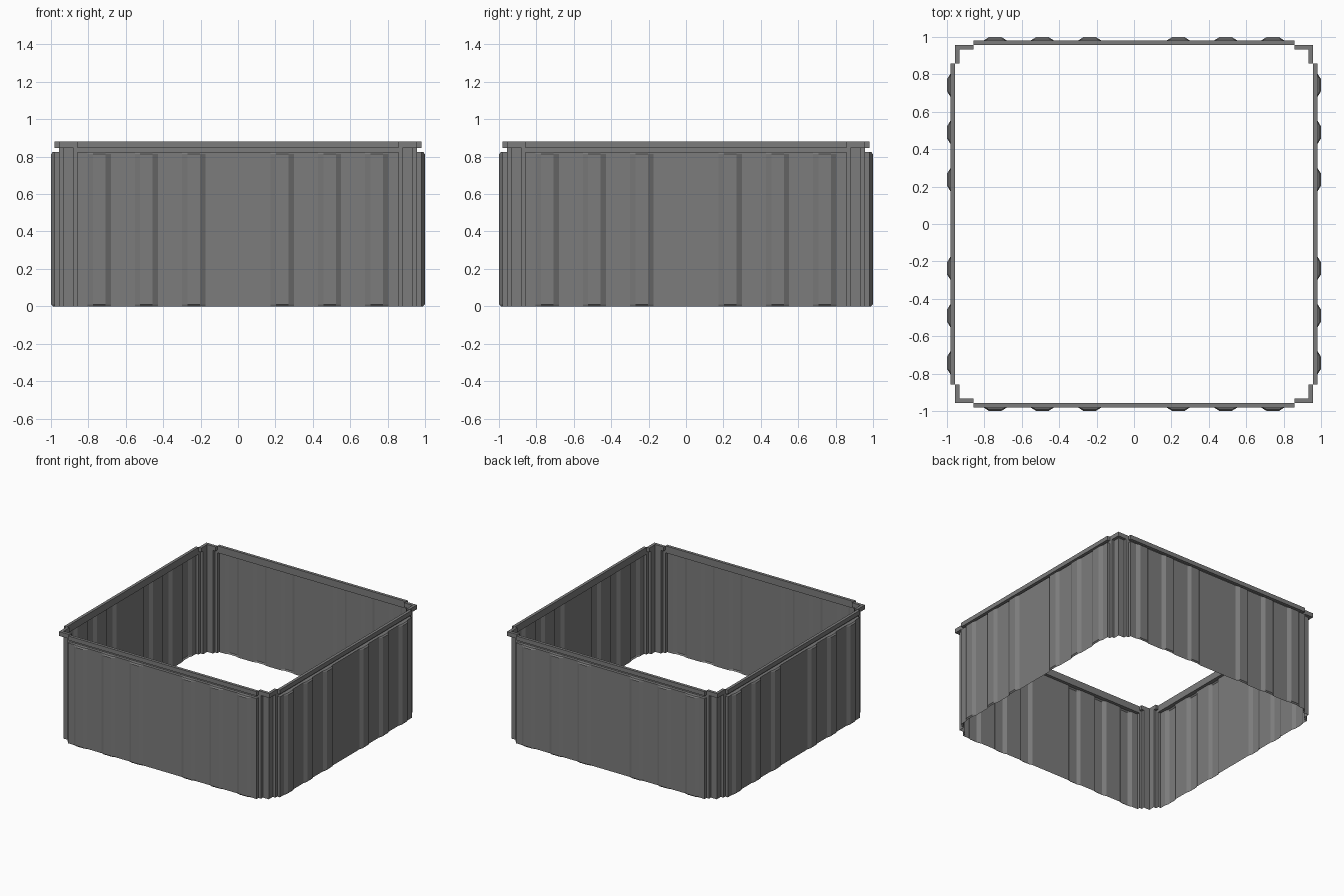
import bpy, bmesh, math
from mathutils import Matrix

if "Cube" in bpy.data.objects:
    bpy.data.objects.remove(bpy.data.objects["Cube"])

grey = bpy.data.materials.new("wall grey")
grey.diffuse_color = (0.2, 0.2, 0.2, 1)
grey.use_nodes = True
grey.node_tree.nodes["Principled BSDF"].inputs["Base Color"].default_value = grey.diffuse_color

OUT, INN, DEEP = 0.981, 0.957, 0.933     # wall face, groove face, inner corner face
HALF, STEP, RIB = 0.857, 0.88, 0.018     # half panel length, corner step, rib depth
LEDGE, LIP, TOP = 0.825, 0.847, 0.882    # heights


def make(name, build, turn):
    bm = bmesh.new()
    build(bm)
    bmesh.ops.transform(bm, matrix=Matrix.Rotation(turn * math.pi / 2, 4, 'Z'), verts=bm.verts)
    me = bpy.data.meshes.new(name)
    bm.to_mesh(me)
    bm.free()
    me.materials.append(grey)
    bpy.context.collection.objects.link(bpy.data.objects.new(name, me))


def grid(bm, rows):
    """Skin consecutive rows of points, bottom row first."""
    vs = [[bm.verts.new(p) for p in r] for r in rows]
    for a, b in zip(vs, vs[1:]):
        for i in range(len(a) - 1):
            bm.faces.new((a[i], a[i + 1], b[i + 1], b[i]))


def box(bm, x0, x1, y0, y1, z0, z1):
    m = Matrix.Translation(((x0 + x1) / 2, (y0 + y1) / 2, (z0 + z1) / 2)) @ \
        Matrix.Diagonal((x1 - x0, y1 - y0, z1 - z0, 1))
    bmesh.ops.create_cube(bm, size=1, matrix=m)


# ribbed sheet with a ledge and groove below the rim
def panel(bm):
    cols = [(-HALF, 0)]
    for c in (-0.742, -0.49, -0.237, 0.237, 0.49, 0.742):
        cols += [(c - 0.062, 0), (c - 0.034, 1), (c + 0.034, 1), (c + 0.062, 0)]
    cols.append((HALF, 0))
    rows = [[(x, -OUT - RIB * d * k, z) for x, d in cols]
            for z, k in ((0, 0.45), (0.01, 1), (LEDGE - 0.01, 1), (LEDGE, 0.45))]
    rows.append([(x, -INN, LEDGE) for x, d in cols])
    rows.append([(x, -INN, LIP) for x, d in cols])
    grid(bm, rows)


# top rim bar above each panel
def rim(bm):
    box(bm, -HALF, HALF, -OUT, -INN, LIP, TOP)


# stepped corner sheet
def corner(bm):
    half = [(HALF, -OUT), (HALF, -INN), (STEP, -INN), (STEP, -DEEP), (DEEP, -DEEP)]
    path = half + [(-y, -x) for x, y in reversed(half[:-1])]
    grid(bm, [[(x, y, 0) for x, y in path], [(x, y, LEDGE) for x, y in path]])
    inner = path[1:-1]
    grid(bm, [[(x, y, LEDGE) for x, y in inner], [(x, y, LIP) for x, y in inner]])


# L-shaped rim over each corner
def corner_rim(bm):
    pts = [(HALF, -INN), (INN, -INN), (INN, -HALF), (DEEP, -HALF), (DEEP, -DEEP), (HALF, -DEEP)]
    f = bm.faces.new([bm.verts.new((x, y, LIP)) for x, y in pts])
    up = bmesh.ops.extrude_face_region(bm, geom=[f], use_keep_orig=True)["geom"]
    bmesh.ops.translate(bm, vec=(0, 0, TOP - LIP),
                        verts=[v for v in up if isinstance(v, bmesh.types.BMVert)])
    bmesh.ops.recalc_face_normals(bm, faces=bm.faces)


for i, side in enumerate(("front", "right", "back", "left")):
    make(side + "_wall_panel", panel, i)
    make(side + "_rim", rim, i)
    make(side + "_corner", corner, i)
    make(side + "_corner_rim", corner_rim, i)
